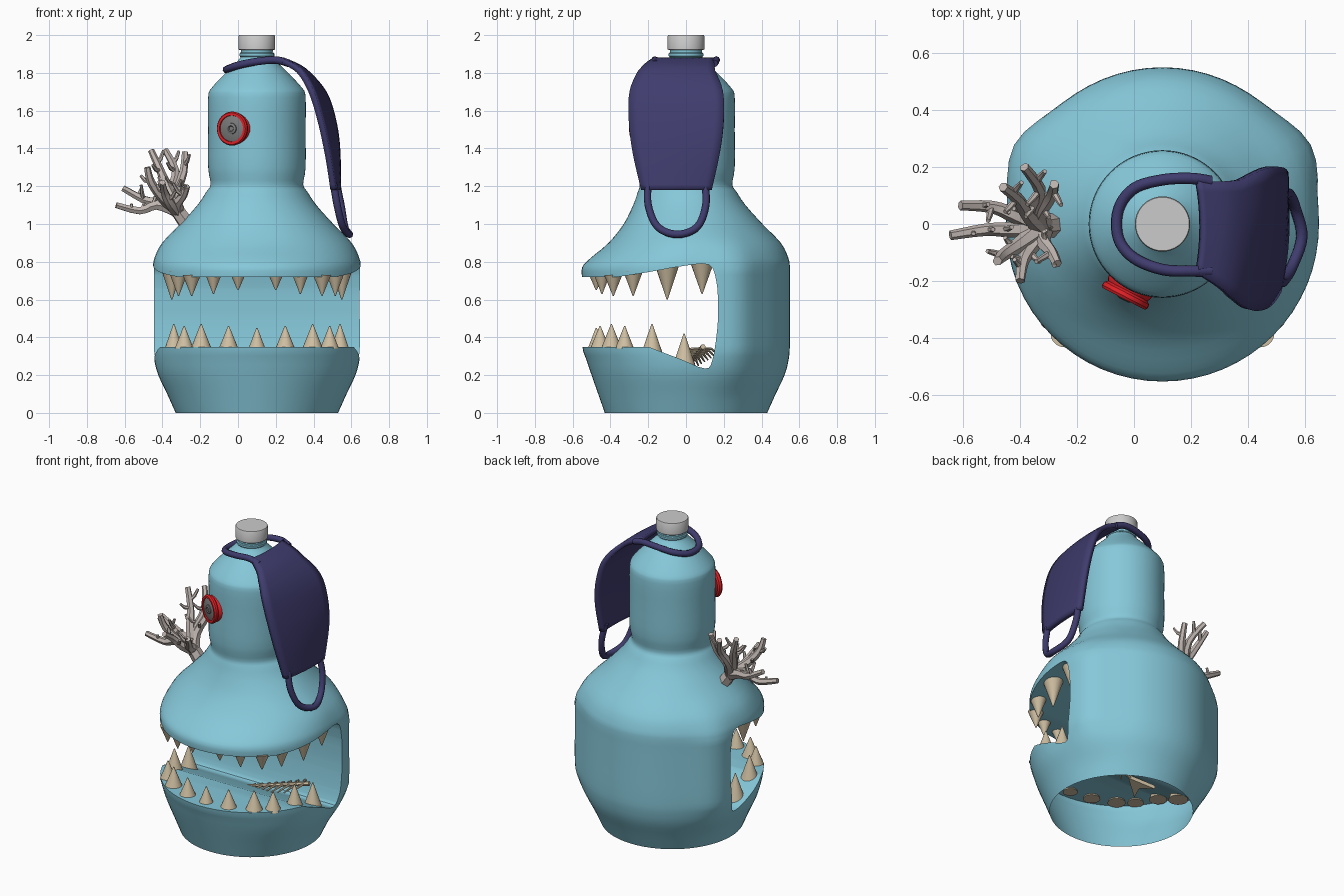
import bpy, bmesh, math, random
from mathutils import Vector, Matrix

if "Cube" in bpy.data.objects:
    bpy.data.objects.remove(bpy.data.objects["Cube"])

random.seed(4)
CX = 0.10  # bottle axis


def mat(name, col):
    m = bpy.data.materials.new(name)
    m.diffuse_color = (*col, 1)
    m.use_nodes = True
    m.node_tree.nodes["Principled BSDF"].inputs["Base Color"].default_value = m.diffuse_color
    return m


BLUE = mat("blue_plastic", (0.24, 0.58, 0.70))
NAVY = mat("navy_cloth", (0.05, 0.045, 0.155))
TAN = mat("tooth_tan", (0.62, 0.52, 0.36))
RED = mat("red_plastic", (0.75, 0.015, 0.02))
CORAL = mat("coral_pale", (0.52, 0.46, 0.43))
DARK = mat("grey_disc", (0.2, 0.2, 0.2))


def finish(ob, material=None, angle=35):
    if material:
        ob.data.materials.clear()
        ob.data.materials.append(material)
    bpy.ops.object.select_all(action='DESELECT')
    ob.select_set(True)
    bpy.context.view_layer.objects.active = ob
    bpy.ops.object.shade_smooth_by_angle(angle=math.radians(angle))
    return ob


def from_bm(name, bm):
    bmesh.ops.recalc_face_normals(bm, faces=bm.faces)
    me = bpy.data.meshes.new(name)
    bm.to_mesh(me)
    bm.free()
    ob = bpy.data.objects.new(name, me)
    bpy.context.collection.objects.link(ob)
    return ob


def catmull(pts, n):
    """Smooth curve through points of any dimension."""
    out = []
    for i in range(len(pts) - 1):
        a, b, c, d = (pts[max(0, min(len(pts) - 1, i + k))] for k in (-1, 0, 1, 2))
        for s in range(n):
            t = s / n
            out.append(tuple(0.5 * (2*q + (r-p)*t + (2*p-5*q+4*r-w)*t*t + (3*q-p-3*r+w)*t**3)
                             for p, q, r, w in zip(a, b, c, d)))
    return out + [tuple(pts[-1])]


def lathe(name, rings, seg, radius=lambda ring, a: ring[1]):
    """Closed revolved solid; each ring starts with its height."""
    bm = bmesh.new()
    rows = []
    for ring in rings:
        row = []
        for k in range(seg):
            a = 2 * math.pi * k / seg
            r = radius(ring, a)
            row.append(bm.verts.new((r * math.cos(a), r * math.sin(a), ring[0])))
        rows.append(row)
    for lo, hi in zip(rows, rows[1:]):
        for k in range(seg):
            j = (k + 1) % seg
            bm.faces.new((lo[k], lo[j], hi[j], hi[k]))
    bm.faces.new(rows[0][::-1])
    bm.faces.new(rows[-1])
    return from_bm(name, bm)


def tubes(name, paths, material, res=2):
    """Paths are lists of (x, y, z, radius)."""
    cu = bpy.data.curves.new(name, 'CURVE')
    cu.dimensions = '3D'
    cu.bevel_depth = 1
    cu.bevel_resolution = res
    cu.use_fill_caps = True
    for p in paths:
        sp = cu.splines.new('POLY')
        sp.points.add(len(p) - 1)
        for pt, q in zip(sp.points, p):
            pt.co = (*q[:3], 1)
            pt.radius = q[3]
    ob = bpy.data.objects.new(name, cu)
    bpy.context.collection.objects.link(ob)
    bpy.ops.object.select_all(action='DESELECT')
    ob.select_set(True)
    bpy.context.view_layer.objects.active = ob
    bpy.ops.object.convert(target='MESH')
    return finish(bpy.context.view_layer.objects.active, material, 50)


# Bottle body: height, radius at back and sides, radius at front
profile = [(0, .43, .43), (.1, .475, .465), (.2, .522, .5), (.28, .543, .527), (.36, .55, .55),
           (.55, .55, .55), (.7, .55, .55), (.77, .55, .55), (.82, .542, .505), (.9, .502, .41),
           (1.0, .405, .33), (1.1, .315, .28), (1.17, .268, .255), (1.21, .245, .245),
           (1.3, .258, .258), (1.5, .258, .258), (1.67, .258, .258), (1.72, .24, .24),
           (1.8, .165, .165), (1.86, .105, .105), (1.89, .085, .085), (1.93, .085, .085)]


def body_radius(ring, a):
    z, back, front = ring
    r = back + (front - back) * max(0, -math.sin(a)) ** 1.5
    # cheeks bulge just behind the mouth corners
    deg = math.degrees(math.atan2(math.sin(a), abs(math.cos(a))))
    fade = max(0, min(1, (z - .08) / .25, (1.0 - z) / .25))
    return r + .04 * fade * math.exp(-((deg - 28) / 13) ** 2)


body = lathe("bottle_body", catmull(profile, 3), 64, body_radius)
body.location.x = CX

# Mouth: side outline cut straight through the bottle
mouth = catmull([(-.2, .35), (-.03, .285), (.10, .235), (.14, .28), (.165, .44), (.17, .57),
                 (.16, .7), (.12, .785), (-.02, .777), (-.2, .745), (-.36, .72)], 3)
mouth = [(-.8, .35)] + mouth + [(-.8, .72)]
bm = bmesh.new()
sides = [[bm.verts.new((x, y, z)) for y, z in mouth] for x in (-1, 1)]
for side in sides:
    bm.faces.new(side)
for k in range(len(mouth)):
    j = (k + 1) % len(mouth)
    bm.faces.new((sides[0][k], sides[0][j], sides[1][j], sides[1][k]))
cutter = from_bm("mouth_cutter", bm)
cutter.hide_render = True
cut = body.modifiers.new("mouth", 'BOOLEAN')
cut.object = cutter
cut.operation = 'DIFFERENCE'
cut.solver = 'EXACT'
bpy.context.view_layer.objects.active = body
bpy.ops.object.modifier_apply(modifier=cut.name)
bpy.data.objects.remove(cutter)
# Open underside
bm = bmesh.new()
bm.from_mesh(body.data)
bmesh.ops.delete(bm, geom=[f for f in bm.faces if all(v.co.z < .001 for v in f.verts)], context='FACES')
bm.to_mesh(body.data)
bm.free()
finish(body, BLUE, 35)

# Cap and neck ring
for name, rings, m in (("cap", [(1.92, .09), (1.925, .097), (1.995, .097), (2.0, .094)], None),
                       ("neck_ring", [(1.885, .088), (1.89, .092), (1.902, .092), (1.907, .088)], BLUE)):
    ob = lathe(name, rings, 40)
    ob.location.x = CX
    finish(ob, m)

# Teeth: sideways offset, y, base height, tip height, radius
bm = bmesh.new()
lower = [(0, -.475, .34, .45, .045), (.15, -.455, .34, .46, .052), (.295, -.395, .34, .47, .055),
         (.385, -.325, .34, .46, .05), (.44, -.18, .32, .47, .055), (.455, -.01, .25, .42, .06)]
upper = [(.1, -.475, .73, .65, .038), (.23, -.445, .73, .63, .042), (.345, -.385, .73, .62, .048),
         (.415, -.28, .75, .62, .052), (.45, -.1, .785, .6, .065), (.455, .085, .795, .63, .062)]
for dx, y, base, tip, r in lower + upper:
    for s in ((1, -1) if dx else (1,)):
        flip = Matrix.Diagonal((1, 1, 1 if tip > base else -1, 1))
        bmesh.ops.create_cone(bm, cap_ends=True, segments=20, radius1=r, radius2=.003, depth=abs(tip - base),
                              matrix=Matrix.Translation((CX + s * dx, y, (base + tip) / 2)) @ flip)
finish(from_bm("teeth", bm), TAN, 50)

# Fish skeleton lying on the mouth floor
head, tail = Vector((.46, .09, .35)), Vector((.02, 0, .25))
axis = (tail - head).normalized()
side = axis.cross(Vector((0, 0, 1))).normalized()
bones = [[(*head, .014), (*tail, .009)]]
for k in range(8):
    c = head.lerp(tail, .08 + .1 * k)
    w = .095 - .008 * k
    for s in (1, -1):
        bones.append([(*c, .008), (*(c + side * s * w * .6 + axis * .015), .007),
                      (*(c + side * s * w + axis * .05 - Vector((0, 0, .02))), .004)])
tubes("fish_bones", bones, TAN, 1)
bm = bmesh.new()
fin = [tail - axis * .03, tail + axis * .13 + side * .08, tail + axis * .08, tail + axis * .13 - side * .08]
rims = [[bm.verts.new(p + Vector((0, 0, h))) for p in fin] for h in (-.012, .012)]
for rim in rims:
    bm.faces.new(rim)
for k in range(4):
    j = (k + 1) % 4
    bm.faces.new((rims[0][k], rims[0][j], rims[1][j], rims[1][k]))
finish(from_bm("fish_tail", bm), TAN)

# Eye: red button with grey disc, turned outward on the neck
out = Vector((-.46, -.89, 0)).normalized()
spin = out.to_track_quat('Z', 'Y')
eye_pos = Vector((CX, 0, 1.505)) + out * .225
for name, rings, m in (
        ("eye_rim", [(0, .075), (.015, .086), (.03, .083), (.04, .078), (.048, .088), (.062, .09),
                     (.071, .084), (.071, .07), (.06, .068)], RED),
        ("eye_disc", [(.05, .069), (.064, .069), (.066, .066)], DARK),
        ("eye_pupil", [(.06, .03), (.072, .028), (.076, .016), (.07, .012)], DARK)):
    ob = lathe(name, rings, 32)
    ob.rotation_mode = 'QUATERNION'
    ob.rotation_quaternion = spin
    ob.location = eye_pos
    finish(ob, m, 40)

# Coral hand: main branches from a trunk, each with small seeded twigs
root, fork = (-.25, .0, .97, .045), (-.32, -.01, 1.07, .04)
branches = [[(-.35, .05, 1.17), (-.33, .12, 1.28), (-.385, .2, 1.39)],
            [(-.37, .03, 1.18), (-.41, .09, 1.28), (-.46, .13, 1.39)],
            [(-.33, .04, 1.16), (-.29, .1, 1.27), (-.28, .14, 1.38)],
            [(-.42, .03, 1.11), (-.50, .06, 1.13), (-.61, .065, 1.19)],
            [(-.43, -.02, 1.1), (-.52, -.02, 1.07), (-.645, -.04, 1.10)],
            [(-.40, -.07, 1.14), (-.46, -.11, 1.22), (-.48, -.13, 1.3)],
            [(-.36, -.08, 1.11), (-.39, -.13, 1.17), (-.40, -.2, 1.22)],
            [(-.32, -.06, 1.11), (-.29, -.1, 1.15), (-.27, -.14, 1.2)]]
paths = [[root, fork]]
for b in branches:
    curve = catmull([fork] + [(*p, r) for p, r in zip(b, (.028, .022, .017))], 3)
    paths.append(curve)
    for q in (curve[4], curve[6], curve[7]):
        d = Vector((random.uniform(-.06, .04), random.uniform(-.06, .06), random.uniform(.0, .06)))
        p = Vector(q[:3])
        paths.append([(*p, .013), (*(p + d * .6), .011), (*(p + d + Vector((0, 0, .02))), .008)])
tubes("coral_hand", paths, CORAL, 1)

# Face mask panel: x, z, half width, amount of skew
rows = catmull([(.22, 1.868, .16, 0), (.33, 1.815, .195, .06), (.42, 1.70, .245, .13), (.47, 1.55, .25, .14),
                (.50, 1.38, .23, .12), (.515, 1.18, .185, .06)], 5)
bm = bmesh.new()
N = 10
grid = []
for k, (x, z, hw, sk) in enumerate(rows):
    yc = -.05 if k > 6 else -.01 - .04 * k / 6
    grid.append([bm.verts.new((x + sk * u * hw + .015 * (1 - u * u), yc + u * hw, z))
                 for u in (2 * i / N - 1 for i in range(N + 1))])
for lo, hi in zip(grid, grid[1:]):
    for i in range(N):
        bm.faces.new((lo[i], lo[i + 1], hi[i + 1], hi[i]))
panel = from_bm("mask_panel", bm)
sol = panel.modifiers.new("thickness", 'SOLIDIFY')
sol.thickness = .03
sol.offset = 0
finish(panel, NAVY, 50)

# Mask ear loops
loops = [[(.27, .15, 1.85), (.2, .16, 1.868), (.1, .155, 1.86), (0, .125, 1.84), (-.055, .05, 1.82), (-.055, -.05, 1.82),
          (0, -.12, 1.84), (.1, -.16, 1.86), (.2, -.165, 1.868), (.27, -.165, 1.85)],
         [(.505, -.2, 1.22), (.525, -.2, 1.1), (.555, -.15, .985), (.59, -.045, .945), (.565, .06, .985),
          (.545, .105, 1.1), (.52, .1, 1.22)]]
tubes("mask_loops", [catmull([(*p, .02) for p in l], 5) for l in loops], NAVY, 2)
